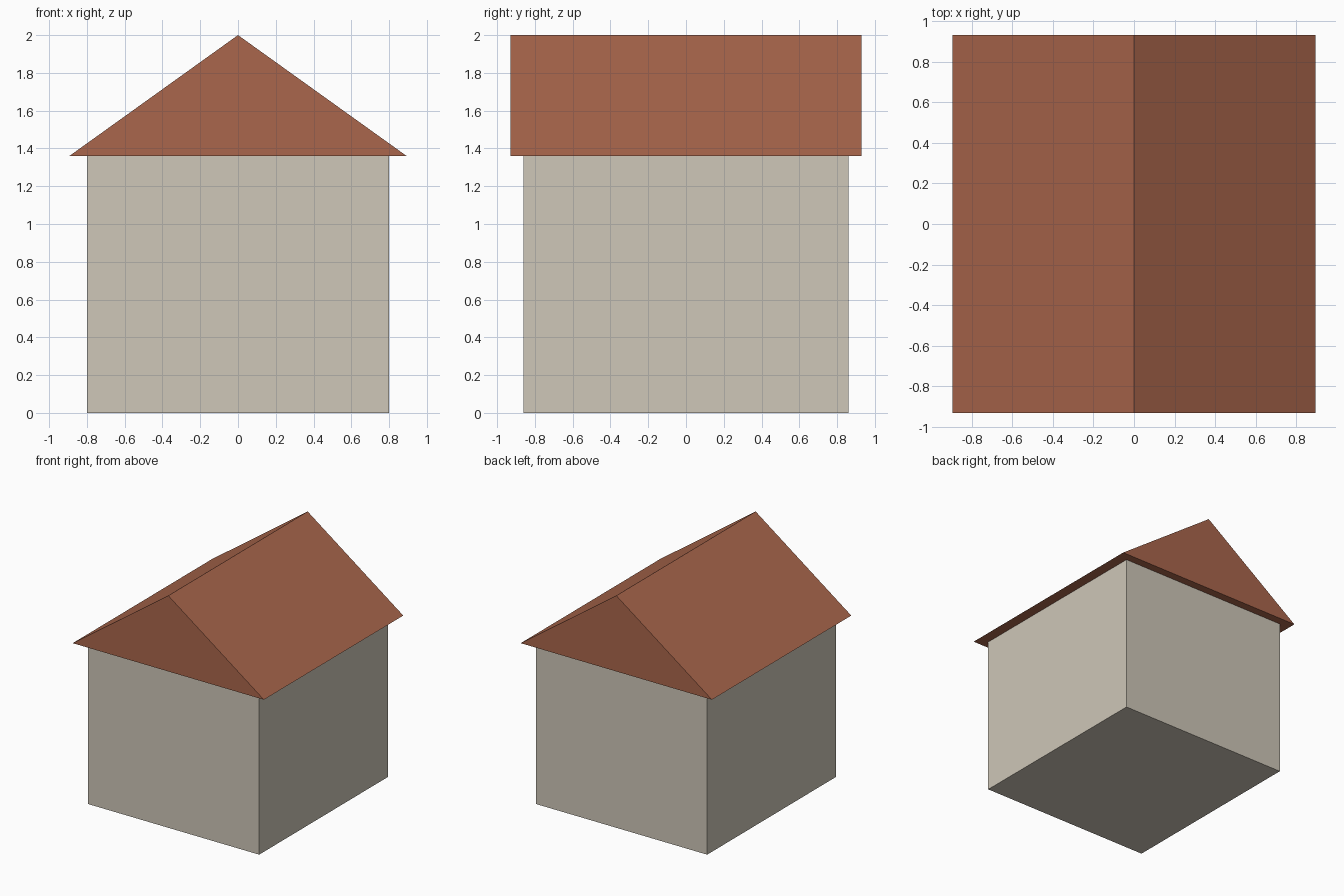
import bpy
import bmesh

if "Cube" in bpy.data.objects:
    bpy.data.objects.remove(bpy.data.objects["Cube"])


def material(name, color):
    mat = bpy.data.materials.new(name)
    mat.diffuse_color = (*color, 1)
    mat.use_nodes = True
    mat.node_tree.nodes["Principled BSDF"].inputs["Base Color"].default_value = mat.diffuse_color
    return mat


def prism(name, profile, half_depth, mat):
    """Extrude a front (x, z) profile along y, centred on y = 0."""
    bm = bmesh.new()
    front = bm.faces.new([bm.verts.new((x, -half_depth, z)) for x, z in profile])
    grown = bmesh.ops.extrude_face_region(bm, geom=[front], use_keep_orig=True)
    verts = [g for g in grown["geom"] if isinstance(g, bmesh.types.BMVert)]
    bmesh.ops.translate(bm, verts=verts, vec=(0, 2 * half_depth, 0))
    bmesh.ops.recalc_face_normals(bm, faces=bm.faces)
    mesh = bpy.data.meshes.new(name)
    bm.to_mesh(mesh)
    bm.free()
    mesh.materials.append(mat)
    obj = bpy.data.objects.new(name, mesh)
    bpy.context.collection.objects.link(obj)
    return obj


EAVES = 1.36

# Box-shaped walls
prism("walls", [(-0.8, 0), (0.8, 0), (0.8, EAVES), (-0.8, EAVES)], 0.86,
      material("plaster", (0.62, 0.57, 0.48)))

# Solid gable roof overhanging on all sides
prism("roof", [(-0.893, EAVES), (0.893, EAVES), (0, 2)], 0.93,
      material("roof_tile", (0.40, 0.133, 0.072)))
